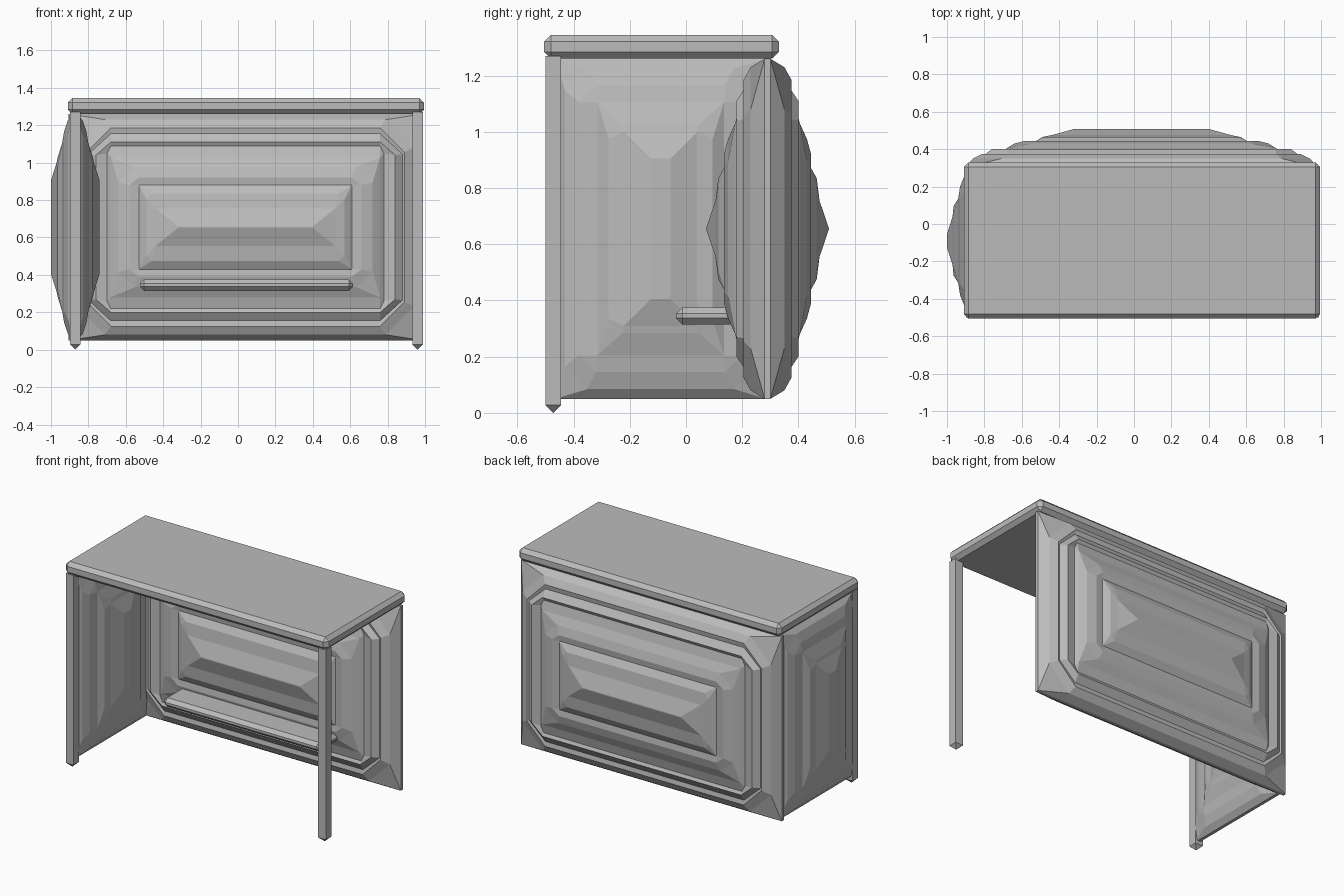
import bpy, bmesh
from mathutils import Vector

if "Cube" in bpy.data.objects:
    bpy.data.objects.remove(bpy.data.objects["Cube"])

grey = bpy.data.materials.new("mid_grey")
grey.diffuse_color = (0.5, 0.5, 0.5, 1)
grey.use_nodes = True
grey.node_tree.nodes["Principled BSDF"].inputs["Base Color"].default_value = grey.diffuse_color


def finish(name, bm):
    bmesh.ops.remove_doubles(bm, verts=bm.verts, dist=0.0005)
    bmesh.ops.recalc_face_normals(bm, faces=bm.faces)
    me = bpy.data.meshes.new(name)
    bm.to_mesh(me)
    bm.free()
    me.materials.append(grey)
    ob = bpy.data.objects.new(name, me)
    bpy.context.collection.objects.link(ob)
    return ob


def box(name, lo, hi, bevel):
    """Chamfered box between two corners."""
    bm = bmesh.new()
    bmesh.ops.create_cube(bm, size=1)
    for v in bm.verts:
        v.co = Vector([lo[i] + (v.co[i] + 0.5) * (hi[i] - lo[i]) for i in range(3)])
    bmesh.ops.bevel(bm, geom=bm.edges[:], offset=bevel, segments=1, affect='EDGES')
    return finish(name, bm)


def panel(name, levels, place):
    """Carved panel: rings (half width, half height, cut width, cut height, relief) on both sides."""
    bm = bmesh.new()
    for side in (1, -1):
        rings = []
        for w, h, cw, ch, d in levels:
            pts = [(w, h - ch), (w - cw, h), (cw - w, h), (-w, h - ch),
                   (-w, ch - h), (cw - w, -h), (w - cw, -h), (w, ch - h)]
            rings.append([bm.verts.new(place(u, v, side * (d + 0.01))) for u, v in pts])
        if side == 1:
            outer = rings[0]
        else:
            rings.insert(0, outer)      # rim joins both sides
        for a, b in zip(rings, rings[1:]):
            for i in range(8):
                j = (i + 1) % 8
                bm.faces.new((a[i], a[j], b[j], b[i]))
        bm.faces.new(rings[-1])
    bmesh.ops.remove_doubles(bm, verts=bm.verts, dist=0.0005)
    bmesh.ops.dissolve_degenerate(bm, dist=0.0005, edges=bm.edges[:])
    return finish(name, bm)


# Counter top and under-counter shelf
box("counter_top", (-0.91, -0.505, 1.26), (0.995, 0.33, 1.345), 0.024)
box("shelf", (-0.525, -0.035, 0.315), (0.615, 0.22, 0.375), 0.022)

# Front legs with pointed feet
for name, x in (("left_leg", -0.87), ("right_leg", 0.96)):
    bm = bmesh.new()
    rings = []
    for z in (0.028, 1.27):
        rings.append([bm.verts.new((x + sx * 0.028, -0.472 + sy * 0.028, z))
                      for sx, sy in ((-1, -1), (1, -1), (1, 1), (-1, 1))])
    tip = bm.verts.new((x, -0.472, 0))
    for i in range(4):
        j = (i + 1) % 4
        bm.faces.new((rings[0][i], rings[0][j], rings[1][j], rings[1][i]))
        bm.faces.new((rings[0][j], rings[0][i], tip))
    bm.faces.new(rings[1])
    finish(name, bm)

# Long carved back panel
back_levels = [
    (0.945, 0.605, 0, 0, 0),
    (0.90, 0.575, 0.15, 0.15, 0.05),
    (0.85, 0.53, 0.13, 0.13, 0.075),
    (0.84, 0.50, 0.12, 0.11, 0.07),
    (0.80, 0.455, 0.08, 0.07, 0.10),
    (0.74, 0.435, 0.02, 0.04, 0.09),
    (0.72, 0.375, 0, 0, 0.105),
    (0.68, 0.32, 0.09, 0.08, 0.13),
    (0.62, 0.265, 0.05, 0.04, 0.145),
    (0.57, 0.225, 0, 0, 0.14),
    (0.53, 0.18, 0.03, 0.03, 0.165),
    (0.48, 0.10, 0, 0, 0.175),
    (0.36, 0.003, 0, 0, 0.208),
]
panel("back_panel", back_levels, lambda u, v, d: (0.04 + u, 0.29 + d, 0.655 + v))

# Carved left side panel
side_levels = [
    (0.375, 0.605, 0, 0, 0),
    (0.34, 0.57, 0.08, 0.08, 0.03),
    (0.29, 0.51, 0.06, 0.06, 0.05),
    (0.225, 0.45, 0, 0, 0.06),
    (0.185, 0.37, 0.05, 0.05, 0.085),
    (0.13, 0.345, 0, 0, 0.09),
    (0.035, 0.25, 0, 0, 0.12),
]
panel("side_panel", side_levels, lambda u, v, d: (-0.87 + d, -0.09 + u, 0.655 + v))
